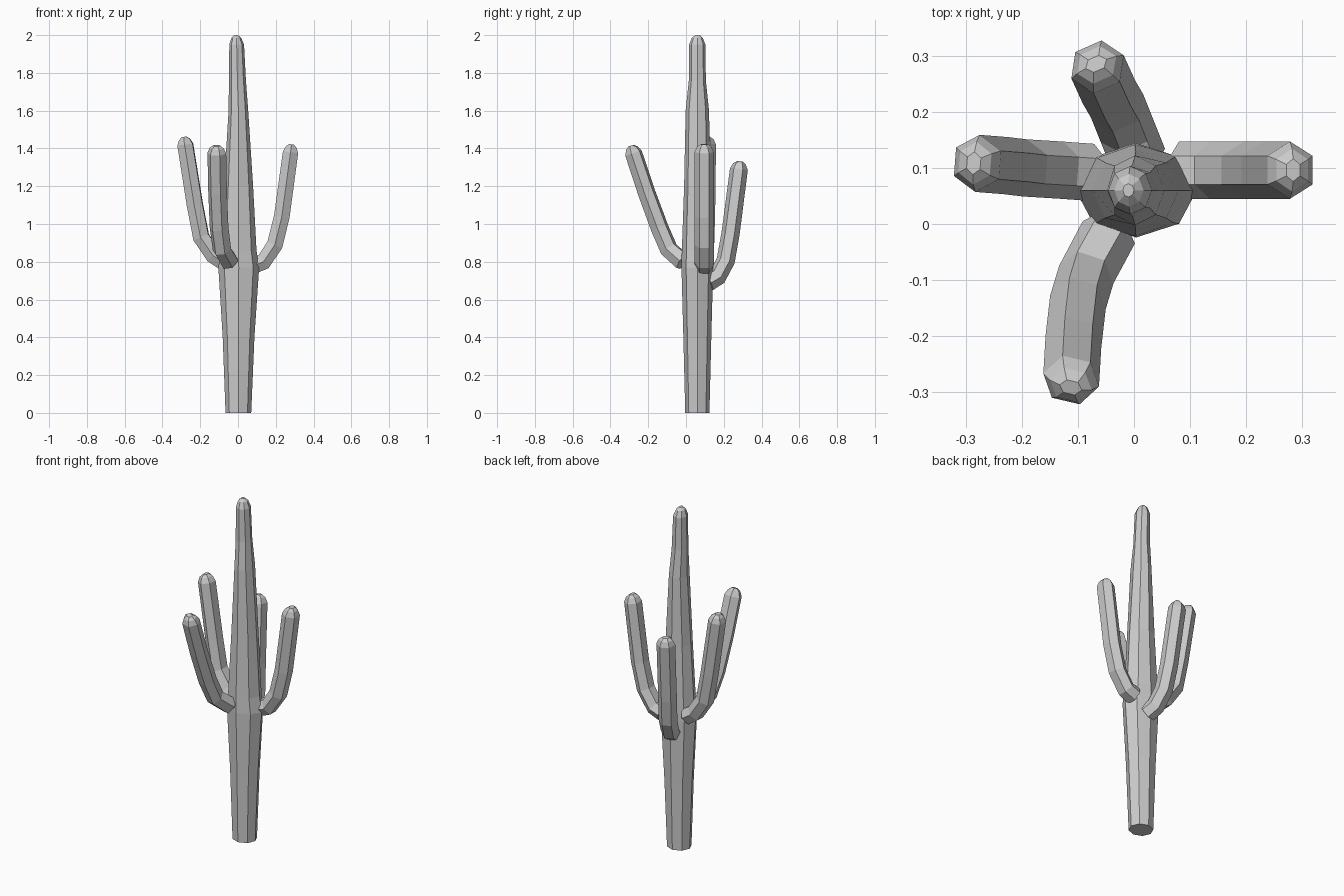
import bpy, bmesh, math
from mathutils import Vector

if "Cube" in bpy.data.objects:
    bpy.data.objects.remove(bpy.data.objects["Cube"])


def skin(name, rings):
    """Bridge a list of equal-sized vertex rings and cap both ends."""
    bm = bmesh.new()
    loops = [[bm.verts.new(p) for p in ring] for ring in rings]
    n = len(loops[0])
    for a, b in zip(loops, loops[1:]):
        for i in range(n):
            j = (i + 1) % n
            bm.faces.new((a[i], a[j], b[j], b[i]))
    bm.faces.new(loops[0])
    bm.faces.new(loops[-1])
    bmesh.ops.recalc_face_normals(bm, faces=bm.faces)
    mesh = bpy.data.meshes.new(name)
    bm.to_mesh(mesh)
    bm.free()
    bpy.context.collection.objects.link(bpy.data.objects.new(name, mesh))


def ring(center, side, up, a, b, n):
    return [center + side * a * math.cos(2 * math.pi * i / n)
            + up * b * math.sin(2 * math.pi * i / n) for i in range(n)]


def arm(name, points, radius=0.051):
    """Six-sided arm swept along a path, with a chamfered tip."""
    pts = [Vector(p) for p in points]
    out = pts[-1] - pts[0]
    side = Vector((-out.y, out.x, 0)).normalized()
    rings = []
    for i, p in enumerate(pts):
        t = Vector((0, 0, 0))
        if i > 0:
            t += (p - pts[i - 1]).normalized()
        if i < len(pts) - 1:
            t += (pts[i + 1] - p).normalized()
        t.normalize()
        s = (side - t * side.dot(t)).normalized()
        r = radius * (1 - 0.08 * i / (len(pts) - 1))
        rings.append(ring(p, s, t.cross(s), radius, r, 6))
    # rounded tip
    rings.append(ring(pts[-1] + t * 0.028, s, t.cross(s), radius * 0.75, r * 0.7, 6))
    rings.append(ring(pts[-1] + t * 0.042, s, t.cross(s), radius * 0.4, r * 0.3, 6))
    skin(name, rings)


# Trunk: z, centre x, half width x, half width y
profile = [
    (0.00, 0.002, 0.068, 0.064), (0.40, 0.003, 0.084, 0.074),
    (0.77, 0.004, 0.108, 0.084), (0.86, 0.002, 0.096, 0.082),
    (1.20, 0.003, 0.077, 0.070), (1.60, 0.002, 0.052, 0.062),
    (1.76, -0.003, 0.045, 0.045), (1.95, -0.007, 0.039, 0.043),
    (1.985, -0.009, 0.026, 0.029), (2.00, -0.010, 0.010, 0.012),
]
X, Y = Vector((1, 0, 0)), Vector((0, 1, 0))
skin("trunk", [ring(Vector((cx, 0.06, z)), X, Y, rx, ry, 8)
               for z, cx, rx, ry in profile])

# Four upturned arms
arm("right_arm", [(0.08, 0.096, 0.78), (0.135, 0.096, 0.80), (0.195, 0.096, 0.89),
                  (0.232, 0.096, 1.04), (0.278, 0.096, 1.38)])
arm("left_arm", [(-0.075, 0.092, 0.80), (-0.13, 0.096, 0.835), (-0.195, 0.10, 0.93),
                 (-0.228, 0.104, 1.10), (-0.279, 0.108, 1.42)])
arm("back_arm", [(0.008, 0.115, 0.69), (-0.012, 0.165, 0.72), (-0.03, 0.21, 0.805),
                 (-0.045, 0.236, 0.95), (-0.065, 0.28, 1.29)])
arm("front_arm", [(-0.045, -0.015, 0.80), (-0.085, -0.09, 0.865), (-0.10, -0.14, 0.98),
                  (-0.108, -0.21, 1.17), (-0.112, -0.278, 1.375)])
